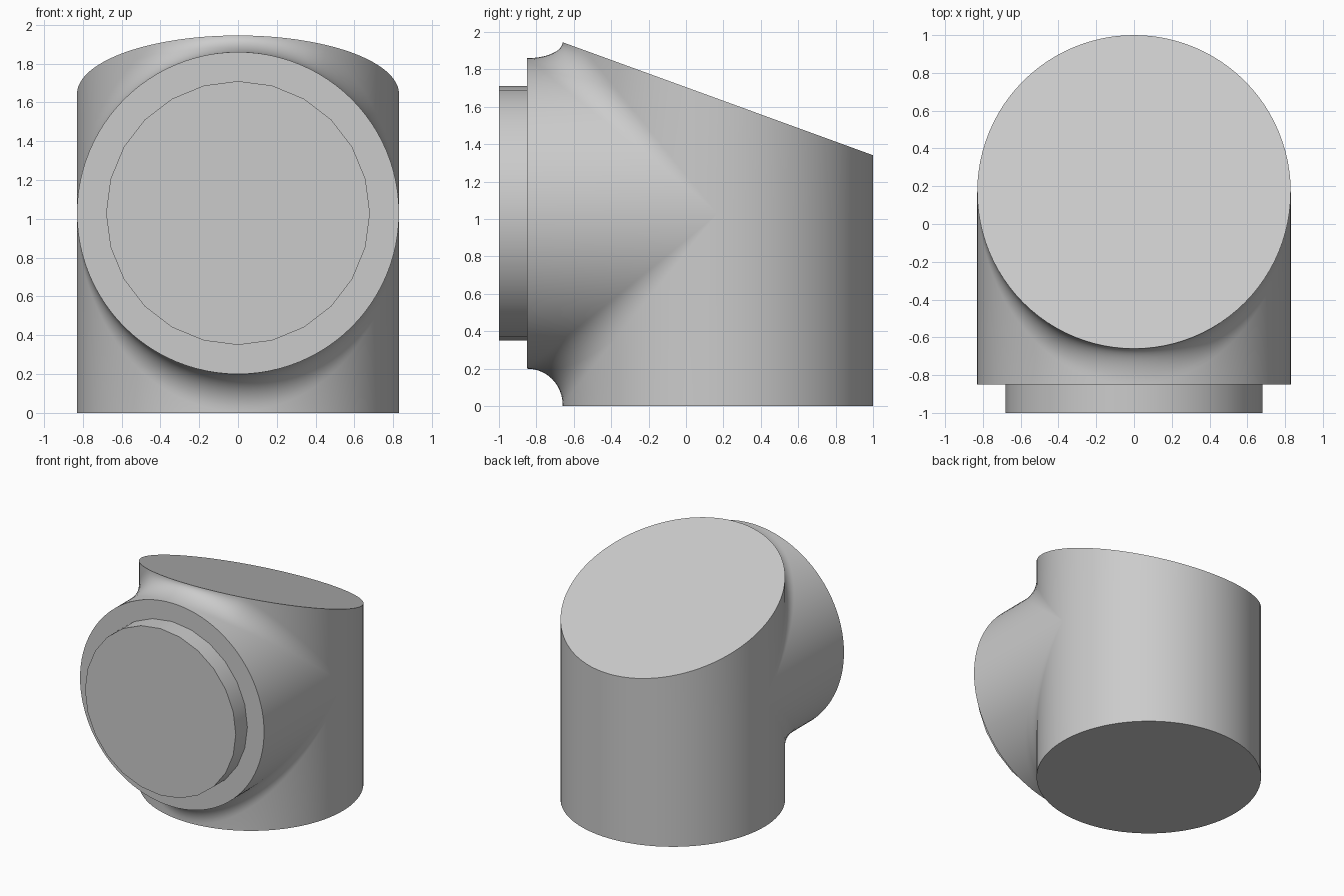
import bpy, bmesh, math
from mathutils import Vector

if "Cube" in bpy.data.objects:
    bpy.data.objects.remove(bpy.data.objects["Cube"])

R, FILLET = 0.83, 0.19       # pipe radius and blend radius
AXIS_Y, AXIS_Z = 0.17, 1.03  # axes of upright and front pipes
FRONT = -0.85
HALF, ARC = 48, 12           # columns per half turn, steps across the blend

grey = bpy.data.materials.new("light grey")
grey.use_nodes = True
grey.diffuse_color = (0.6, 0.6, 0.6, 1)
grey.node_tree.nodes["Principled BSDF"].inputs["Base Color"].default_value = grey.diffuse_color


def slope(y):
    return 1.705 - math.tan(math.radians(20)) * y


def finish(bm, name):
    bmesh.ops.remove_doubles(bm, verts=bm.verts, dist=0.0005)
    bmesh.ops.recalc_face_normals(bm, faces=bm.faces)
    mesh = bpy.data.meshes.new(name)
    bm.to_mesh(mesh)
    bm.free()
    mesh.materials.append(grey)
    ob = bpy.data.objects.new(name, mesh)
    bpy.context.collection.objects.link(ob)
    bpy.ops.object.select_all(action='DESELECT')
    ob.select_set(True)
    bpy.context.view_layer.objects.active = ob
    bpy.ops.object.shade_smooth_by_angle(angle=math.radians(30))
    return ob


def skin(bm, columns):
    rows = [[bm.verts.new(p) for p in col] for col in columns]
    for a, b in zip(rows, rows[1:]):
        for i in range(len(a) - 1):
            bm.faces.new((a[i], b[i], b[i + 1], a[i + 1]))


def blend_column(t, side):
    """Front rim, rolling-ball blend, then the end of the upright pipe."""
    s, c = math.sin(t), math.cos(t)
    ball = Vector((s, -c, side * c)) * (R + FILLET)
    on_front, on_upright = Vector((-s, 0, -side * c)), Vector((-s, c, 0))
    y_end = AXIS_Y - R * c
    end = slope(y_end) if side > 0 else 0.0
    # flatten the blend where the sloping top would cut it
    start_z = AXIS_Z + side * R * c
    contact_z = AXIS_Z + side * (R + FILLET) * c
    squash = 1.0
    if side > 0 and contact_z > end:
        squash = (end - start_z) / (contact_z - start_z)
    col = [Vector((R * s, FRONT, start_z))]
    for i in range(ARC + 1):
        k = i / ARC
        angle = on_front.angle(on_upright)
        if angle < 0.001:
            d = on_front
        else:
            d = (on_front * math.sin((1 - k) * angle) + on_upright * math.sin(k * angle)) / math.sin(angle)
        p = ball + d * FILLET + Vector((0, AXIS_Y, AXIS_Z))
        p.z = start_z + (p.z - start_z) * squash
        col.append(p)
    col.append(Vector((R * s, y_end, end)))
    return col


# Blended body: front half with branch, then plain back half
bm = bmesh.new()
turns = [math.pi * (i / HALF - 0.5) for i in range(HALF + 1)]
for side in (1, -1):
    skin(bm, [blend_column(t, side) for t in turns])
back = []
for t in turns:
    x, y = R * math.sin(t), AXIS_Y + R * math.cos(t)
    back.append([(x, y, z) for z in (0, AXIS_Z, slope(y))])
skin(bm, back)


# Flat end caps
def ring(point):
    return [bm.verts.new(point(2 * math.pi * i / (2 * HALF))) for i in range(2 * HALF)]


def upright(a, height):
    y = AXIS_Y + R * math.cos(a)
    return (R * math.sin(a), y, height(y))


bm.faces.new(ring(lambda a: upright(a, lambda y: 0.0)))
bm.faces.new(ring(lambda a: upright(a, slope)))
bm.faces.new(ring(lambda a: (R * math.sin(a), FRONT, AXIS_Z + R * math.cos(a))))
finish(bm, "pipe_body")

# Raised round plug on the front
bm = bmesh.new()
bmesh.ops.create_cone(bm, cap_ends=True, segments=24, radius1=0.68, radius2=0.68, depth=0.16)
for v in bm.verts:
    v.co = Vector((v.co.x, v.co.z - 0.92, v.co.y + AXIS_Z))
finish(bm, "front_plug")
